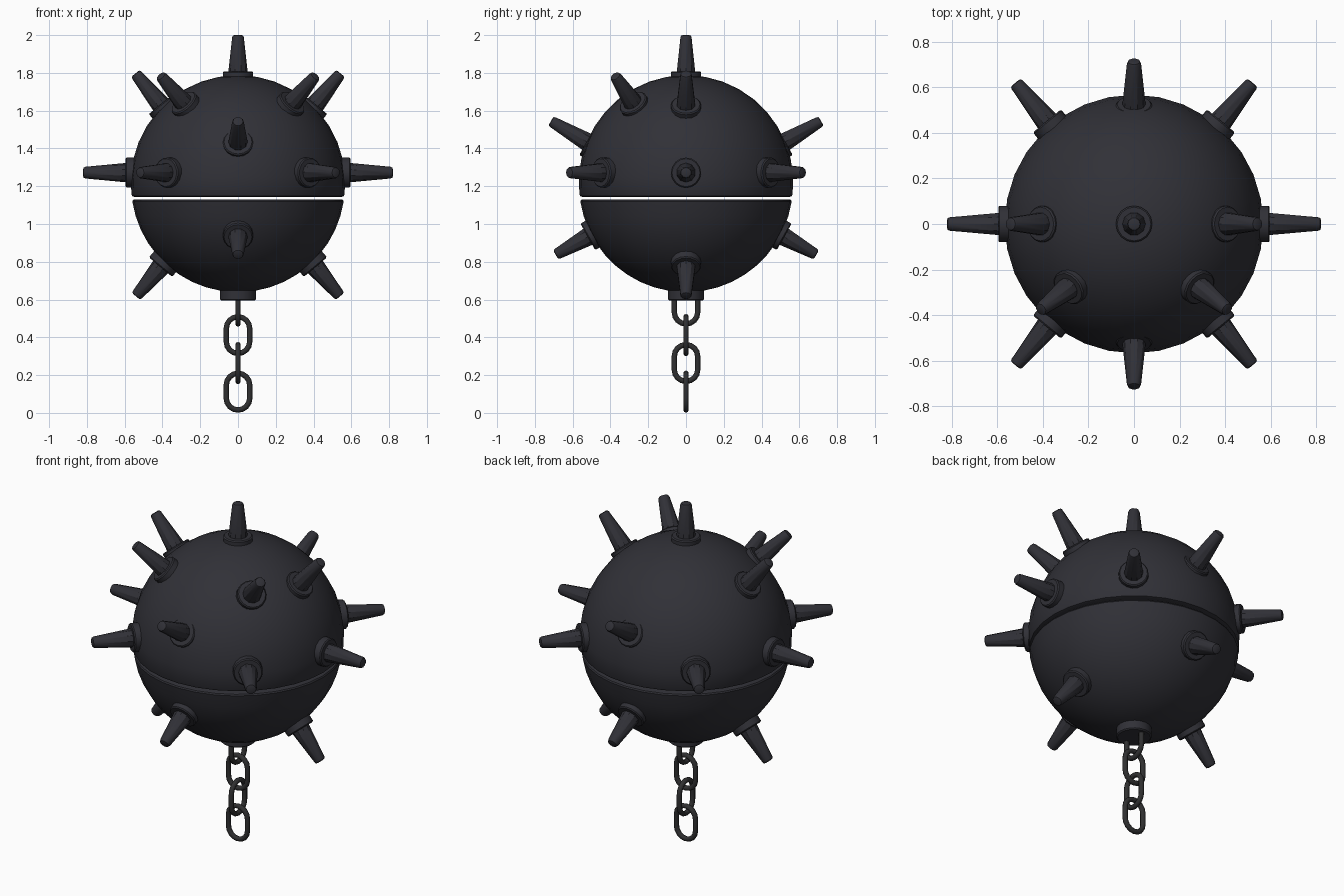
import bpy, math
from mathutils import Vector

if "Cube" in bpy.data.objects:
    bpy.data.objects.remove(bpy.data.objects["Cube"])


def material(name, rgb):
    m = bpy.data.materials.new(name)
    m.diffuse_color = (*rgb, 1)
    m.use_nodes = True
    m.node_tree.nodes["Principled BSDF"].inputs["Base Color"].default_value = m.diffuse_color
    return m


IRON = material("dark_iron", (0.030, 0.030, 0.038))
STEEL = material("chain_steel", (0.029, 0.029, 0.030))


def add_object(name, verts, faces, mat, angle=35):
    me = bpy.data.meshes.new(name)
    me.from_pydata(verts, [], faces)
    me.materials.append(mat)
    ob = bpy.data.objects.new(name, me)
    bpy.context.collection.objects.link(ob)
    bpy.ops.object.select_all(action='DESELECT')
    ob.select_set(True)
    bpy.context.view_layer.objects.active = ob
    bpy.ops.object.mode_set(mode='EDIT')
    bpy.ops.mesh.select_all(action='SELECT')
    bpy.ops.mesh.normals_make_consistent(inside=False)
    bpy.ops.object.mode_set(mode='OBJECT')
    bpy.ops.object.shade_smooth_by_angle(angle=math.radians(angle))
    return ob


def lathe(name, profile, sides, mat, origin=(0, 0, 0), axis=(0, 0, 1)):
    """Closed solid of revolution from (radius, height) points along an axis."""
    rot = Vector((0, 0, 1)).rotation_difference(Vector(axis))
    verts, faces = [], []
    for r, h in profile:
        for i in range(sides):
            a = math.tau * i / sides
            verts.append(Vector(origin) + rot @ Vector((r * math.cos(a), r * math.sin(a), h)))
    for k in range(len(profile) - 1):
        for i in range(sides):
            j = (i + 1) % sides
            faces.append((k * sides + i, k * sides + j, (k + 1) * sides + j, (k + 1) * sides + i))
    faces.append(tuple(reversed(range(sides))))
    faces.append(tuple(range((len(profile) - 1) * sides, len(profile) * sides)))
    return add_object(name, verts, faces, mat)


def shell(name, radius, centre, seam, sign):
    """Slightly more or less than half a ball, with a rounded rim and a flat cap."""
    start = math.asin((seam + sign * 0.012 - centre) * sign / radius)
    rim = radius * math.cos(start)
    prof = [(rim - 0.014, seam), (rim - 0.004, seam + sign * 0.004)]
    for i in range(11):
        a = start + (math.radians(89) - start) * i / 10
        prof.append((radius * math.cos(a), centre + sign * radius * math.sin(a)))
    return lathe(name, prof, 32, IRON)


# two halves of the ball with an open seam between them
shell("upper_shell", 0.568, 1.22, 1.144, 1)
shell("lower_shell", 0.566, 1.205, 1.131, -1)


# spikes: a round collar on the shell with a blunt tapered horn
def spike(name, base, tip):
    base, tip = Vector(base), Vector(tip)
    axis, length = tip - base, (tip - base).length
    lathe(name + "_collar", [(0.08, -0.08), (0.08, -0.006), (0.074, 0)], 16, IRON, base, axis)
    lathe(name + "_horn", [(0.052, -0.02), (0.051, 0), (0.031, length - 0.012),
                           (0.027, length - 0.003), (0.018, length)], 10, IRON, base, axis)


spike("top_spike", (0, 0, 1.808), (0, 0, 2.0))
for s, side in ((-1, "left"), (1, "right")):
    spike(side + "_spike", (s * 0.595, 0, 1.272), (s * 0.82, 0, 1.272))
    spike(side + "_upper_spike", (s * 0.41, 0, 1.633), (s * 0.543, 0, 1.797))
    spike(side + "_lower_spike", (s * 0.41, 0, 0.772), (s * 0.54, 0, 0.617))
    spike(side + "_front_upper_spike", (s * 0.29, -0.283, 1.645), (s * 0.41, -0.376, 1.785))
    for t, end in ((-1, "front"), (1, "back")):
        spike(f"{side}_{end}_spike", (s * 0.382, t * 0.452, 1.272), (s * 0.52, t * 0.62, 1.272))
for t, end in ((-1, "front"), (1, "back")):
    spike(end + "_upper_spike", (0, t * 0.525, 1.435), (0, t * 0.715, 1.545))
    spike(end + "_lower_spike", (0, t * 0.52, 0.932), (0, t * 0.69, 0.837))

# chain mount under the ball
lathe("chain_mount", [(0.088, 0.595), (0.095, 0.601), (0.095, 0.70)], 20, IRON)


# chain links: stadium path swept with a round section
def link(name, z, turned, half_w=0.062, straight=0.035, tube=0.0145, arc=8, sides=8):
    verts, faces = [], []
    path = []
    for s in (1, -1):
        for i in range(arc + 1):
            a = math.pi * i / arc + (0 if s == 1 else math.pi)
            path.append((math.cos(a), math.sin(a), s * straight))
    n = len(path)
    for c, sn, off in path:
        for k in range(sides):
            b = math.tau * k / sides
            r = half_w + tube * math.cos(b)
            u, v, w = r * c, tube * math.sin(b), r * sn + off
            verts.append((v, u, z + w) if turned else (u, v, z + w))
    for i in range(n):
        for k in range(sides):
            i2, k2 = (i + 1) % n, (k + 1) % sides
            faces.append((i * sides + k, i2 * sides + k, i2 * sides + k2, i * sides + k2))
    add_object(name, verts, faces, STEEL, 60)


for i, z in enumerate((0.568, 0.412, 0.264, 0.1125)):
    link(f"chain_link_{i + 1}", z, i % 2 == 0)
